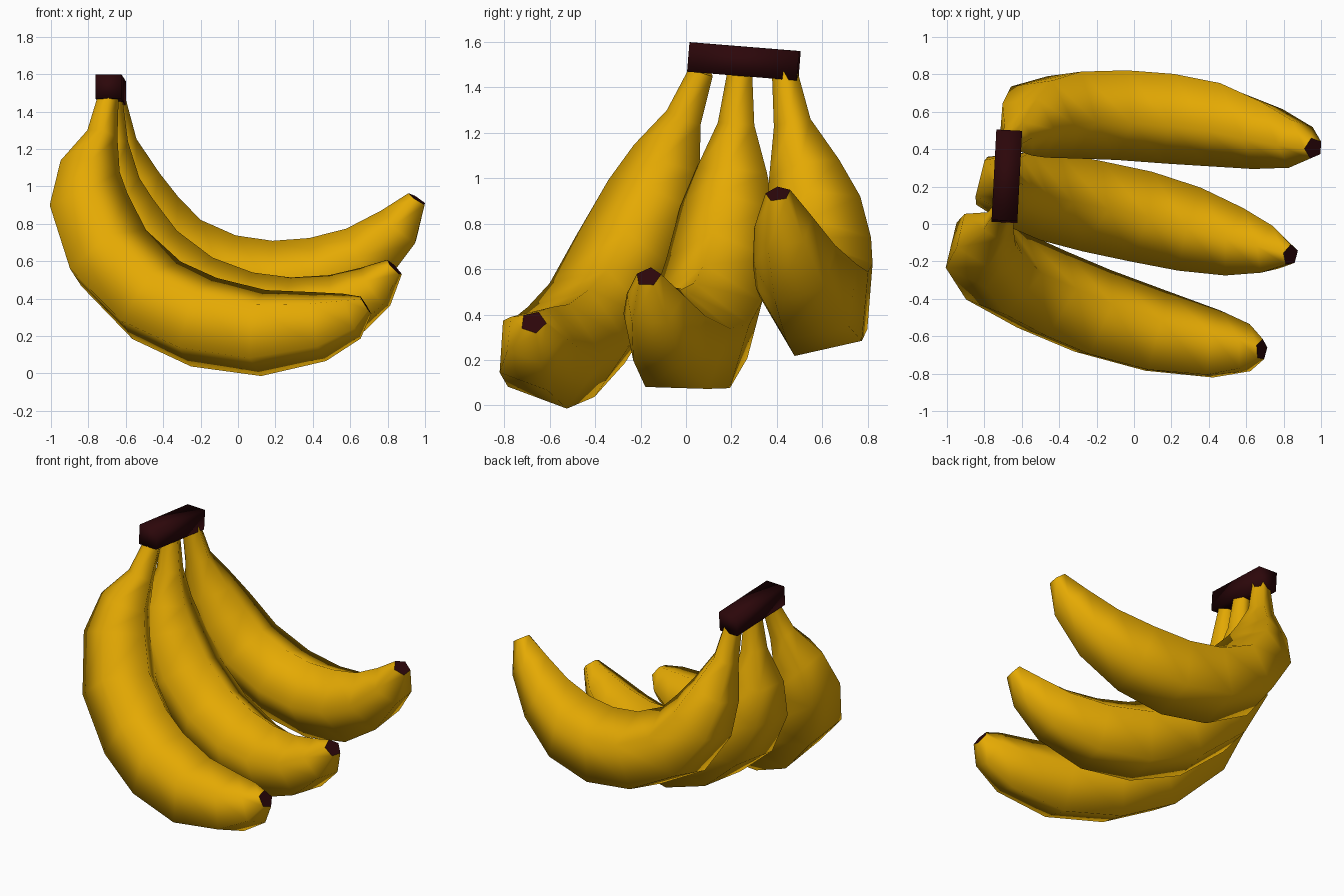
import bpy, bmesh
from math import radians, sin, cos, tau
from mathutils import Vector, Matrix

if "Cube" in bpy.data.objects:
    bpy.data.objects.remove(bpy.data.objects["Cube"])


def material(name, rgb):
    m = bpy.data.materials.new(name)
    m.diffuse_color = (*rgb, 1)
    m.use_nodes = True
    m.node_tree.nodes["Principled BSDF"].inputs["Base Color"].default_value = m.diffuse_color
    return m


YELLOW = material("banana_yellow", (0.78, 0.4, 0.001))
BROWN = material("stem_brown", (0.025, 0.002, 0.003))
SIDES = 5
RADII = [0.054, 0.08, 0.155, 0.205, 0.23, 0.238, 0.238, 0.222, 0.18, 0.125, 0.053]


def banana(name, path):
    """Five-sided tube swept along the path, ridge on the inside of the bend."""
    pts = [Vector(p) for p in path]
    chord = pts[-1] - pts[0]
    normal = chord.cross(pts[5] - (pts[0] + pts[-1]) / 2).normalized()
    bm = bmesh.new()
    rings = []
    for i, (p, r) in enumerate(zip(pts, RADII)):
        t = (pts[min(i + 1, len(pts) - 1)] - pts[max(i - 1, 0)]).normalized()
        inner = t.cross(normal).normalized()
        if inner.dot((pts[0] + pts[-1]) / 2 - pts[5]) < 0:
            inner = -inner
        side = t.cross(inner).normalized()
        R = r * 1.09
        rings.append([bm.verts.new(p + inner * R * (cos(k * tau / SIDES) - 0.095)
                                   + side * R * sin(k * tau / SIDES))
                      for k in range(SIDES)])
    for a, b in zip(rings, rings[1:]):
        for k in range(SIDES):
            n = (k + 1) % SIDES
            bm.faces.new((a[k], a[n], b[n], b[k])).smooth = True
    bm.faces.new(rings[0][::-1])
    tip = bm.faces.new(rings[-1])
    tip.material_index = 1          # dark blossom end
    bmesh.ops.recalc_face_normals(bm, faces=bm.faces)
    me = bpy.data.meshes.new(name)
    bm.to_mesh(me)
    bm.free()
    me.materials.append(YELLOW)
    me.materials.append(BROWN)
    ob = bpy.data.objects.new(name, me)
    bpy.context.collection.objects.link(ob)


# Bananas: centre lines from stem to tip
banana("front_banana", [
    (-0.69, 0.07, 1.47), (-0.72, -0.005, 1.27), (-0.78, -0.075, 1.09),
    (-0.785, -0.14, 0.91), (-0.68, -0.265, 0.64), (-0.45, -0.38, 0.415),
    (-0.20, -0.485, 0.30), (0.12, -0.585, 0.24), (0.43, -0.65, 0.27),
    (0.60, -0.665, 0.32), (0.68, -0.67, 0.37)])
banana("middle_banana", [
    (-0.67, 0.24, 1.47), (-0.665, 0.225, 1.24), (-0.675, 0.21, 1.03),
    (-0.635, 0.19, 0.85), (-0.49, 0.155, 0.61), (-0.25, 0.10, 0.415),
    (0.03, 0.04, 0.31), (0.30, -0.03, 0.295), (0.55, -0.10, 0.36),
    (0.725, -0.14, 0.465), (0.833, -0.165, 0.57)])
banana("back_banana", [
    (-0.655, 0.435, 1.47), (-0.62, 0.47, 1.24), (-0.565, 0.525, 1.03),
    (-0.495, 0.57, 0.85), (-0.34, 0.595, 0.65), (-0.08, 0.595, 0.52),
    (0.19, 0.575, 0.48), (0.45, 0.54, 0.52), (0.68, 0.48, 0.63),
    (0.858, 0.43, 0.79), (0.955, 0.405, 0.935)])

# Shared stem block joining the bunch
bpy.ops.mesh.primitive_cube_add(size=1)
stem = bpy.context.object
stem.name = "stem_block"
stem.data.transform(Matrix.Diagonal((0.138, 0.485, 0.13, 1)))
stem.location = (-0.68, 0.255, 1.515)
stem.rotation_euler = (radians(-4.6), 0, radians(-3))
stem.data.materials.append(BROWN)
bpy.ops.object.shade_smooth()
